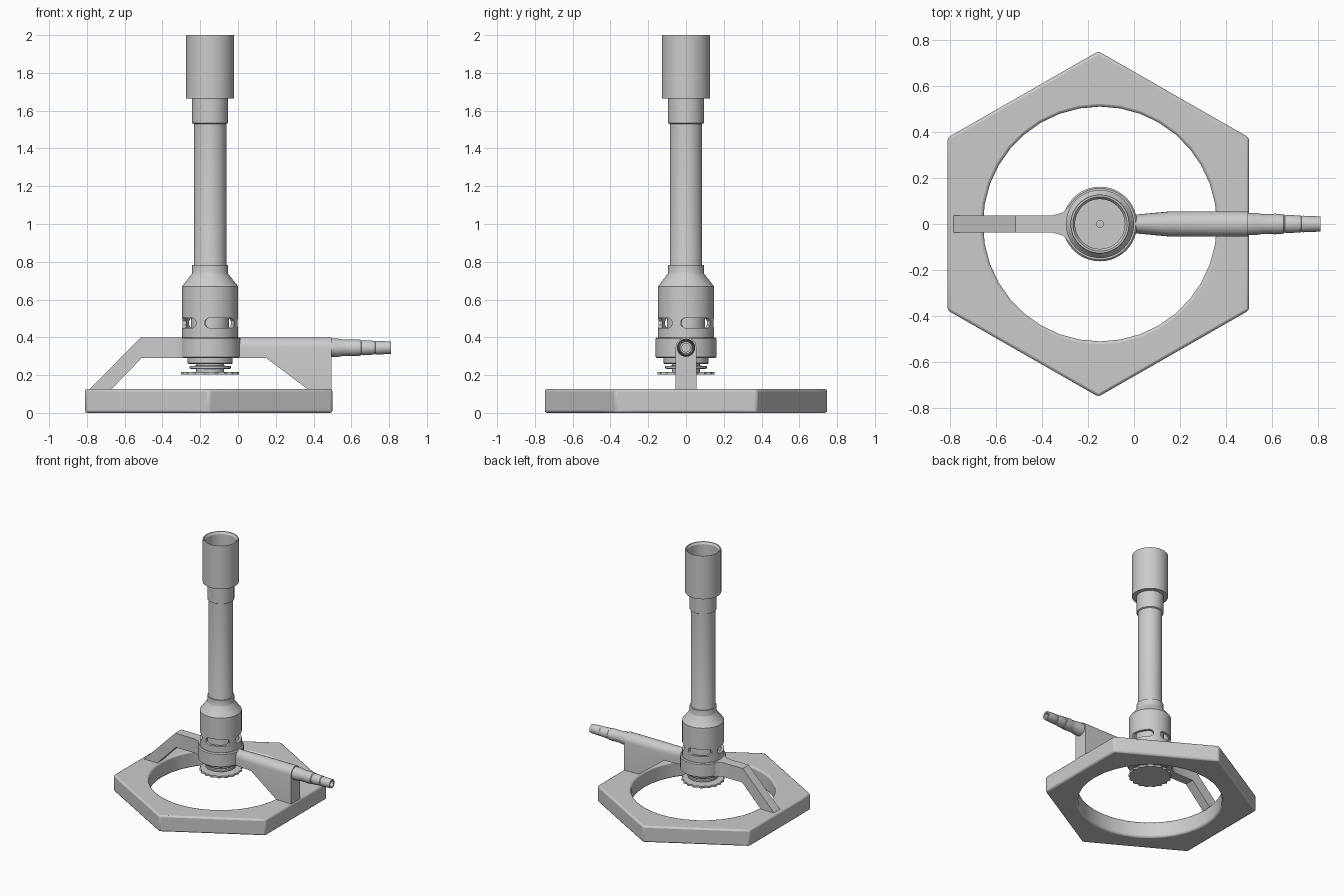
import bpy, bmesh
from math import sin, cos, pi, radians, degrees
from mathutils import Matrix

if "Cube" in bpy.data.objects:
    bpy.data.objects.remove(bpy.data.objects["Cube"])

AX = -0.148                                   # x of the burner axis


def finish(name, bm, bevel=0):
    bmesh.ops.remove_doubles(bm, verts=bm.verts, dist=1e-5)
    bmesh.ops.recalc_face_normals(bm, faces=bm.faces)
    me = bpy.data.meshes.new(name)
    bm.to_mesh(me)
    bm.free()
    ob = bpy.data.objects.new(name, me)
    bpy.context.collection.objects.link(ob)
    if bevel:
        m = ob.modifiers.new("bevel", 'BEVEL')
        m.width, m.segments, m.limit_method = bevel, 2, 'ANGLE'
        m.angle_limit = radians(35)
    smooth(ob)
    return ob


def smooth(ob):
    bpy.ops.object.select_all(action='DESELECT')
    ob.select_set(True)
    bpy.context.view_layer.objects.active = ob
    bpy.ops.object.shade_smooth_by_angle(angle=radians(32))


def loft(name, loops, ring=False, bevel=0):
    """Skin a list of equal-length point loops; ring joins last to first."""
    bm = bmesh.new()
    rows = [[bm.verts.new(p) for p in loop] for loop in loops]
    n = len(rows[0])
    for a, b in zip(rows, rows[1:] + rows[:1] if ring else rows[1:]):
        for i in range(n):
            j = (i + 1) % n
            bm.faces.new((a[i], a[j], b[j], b[i]))
    if not ring:
        bm.faces.new(rows[0])
        bm.faces.new(rows[-1])
    return finish(name, bm, bevel)


def lathe(name, prof, seg=48, matrix=None):
    """Revolve a closed (radius, height) profile about z."""
    m = matrix or Matrix.Translation((AX, 0, 0))
    loops = []
    for k in range(seg):
        a = 2 * pi * k / seg
        loops.append([m @ Matrix.Rotation(a, 4, 'Z') @ Matrix.Translation((r, 0, z)) @ Matrix().translation
                      for r, z in prof])
    return loft(name, loops, ring=True)


# hexagonal base with round opening
N = 36
hexa, hole = [], []
for k in range(N):
    a = 2 * pi * k / N
    r = 0.655 / cos((a + pi / 6) % (pi / 3) - pi / 6)
    hexa.append((-0.155 + r * cos(a), r * sin(a) * 0.992))
    hole.append((AX + 0.508 * cos(a), 0.51 * sin(a)))
loft("base", [[(x, y, z) for x, y in o] for o, z in
              ((hexa, 0), (hexa, 0.126), (hole, 0.126), (hole, 0))], ring=True, bevel=0.012)

# left support arm, flaring into the hub
arm = [(-0.79, 0.12, -0.675, 0.12, 0.037), (-0.515, 0.40, -0.51, 0.29, 0.037),
       (-0.35, 0.40, -0.35, 0.29, 0.038), (-0.31, 0.40, -0.31, 0.29, 0.05),
       (-0.28, 0.40, -0.28, 0.29, 0.08)]
loft("left_arm", [[(xt, -w, zt), (xt, w, zt), (xb, w, zb), (xb, -w, zb)]
                  for xt, zt, xb, zb, w in arm])

# right support arm with rounded gas channel on top
loops = []
for x, zb, w in ((-0.04, 0.29, 0.042), (0.02, 0.29, 0.042), (0.15, 0.29, 0.054),
                 (0.37, 0.125, 0.055), (0.495, 0.12, 0.055)):
    arc = [(x, w * cos(pi * i / 12), 0.345 + 0.055 * sin(pi * i / 12)) for i in range(13)]
    loops.append([(x, w, zb)] + arc + [(x, -w, zb)])
loft("right_arm", loops)

# barbed hose nozzle along x
nozzle = [(0.048, 0.48), (0.048, 0.53), (0.043, 0.56), (0.043, 0.605), (0.045, 0.61),
          (0.042, 0.65), (0.037, 0.655), (0.040, 0.665), (0.036, 0.725), (0.033, 0.728),
          (0.036, 0.735), (0.033, 0.81), (0.022, 0.81), (0.022, 0.62), (0, 0.62), (0, 0.48)]
lathe("hose_nozzle", nozzle, 32, Matrix.Translation((0, 0, 0.345)) @ Matrix.Rotation(pi / 2, 4, 'Y'))

# hub and lower boss
lathe("hub", [(0, 0.26), (0.115, 0.26), (0.12, 0.265), (0.12, 0.29), (0.155, 0.29), (0.162, 0.297),
              (0.162, 0.393), (0.155, 0.40), (0, 0.40)])

# air collar shell with four curved slots
collar = lathe("air_collar", [(0.148, 0.39), (0.148, 0.67), (0.097, 0.735), (0.095, 0.74),
                              (0.095, 0.783), (0.08, 0.783), (0.08, 0.72), (0.128, 0.65), (0.128, 0.39)])
for k in range(4):
    cut = []
    for i in range(25):
        t = -1 + i / 12
        d = max(0, abs(t) - 0.7) / 0.3
        h = 0.027 * max(0.15, 1 - d * d) ** 0.5
        a = radians(24.5 + 90 * k + 35 * t)
        cut.append([(AX + r * cos(a), r * sin(a), 0.476 + s * h)
                    for r, s in ((0.115, -1), (0.17, -1), (0.17, 1), (0.115, 1))])
    cutter = loft("slot_cutter", cut)
    m = collar.modifiers.new("slot", 'BOOLEAN')
    m.operation, m.object, m.solver = 'DIFFERENCE', cutter, 'EXACT'
    bpy.context.view_layer.objects.active = collar
    bpy.ops.object.modifier_apply(modifier="slot")
    bpy.data.objects.remove(cutter)
smooth(collar)

# barrel tube
lathe("barrel", [(0, 0.39), (0.1, 0.39), (0.1, 0.64), (0.086, 0.68), (0.086, 1.53),
                 (0.095, 1.535), (0.095, 1.69), (0, 1.69)])

# flame head with open bore and small jet hole
lathe("flame_head", [(0.126, 1.665), (0.128, 1.668), (0.128, 1.997), (0.126, 2.0), (0.118, 2.0),
                     (0.108, 1.985), (0.108, 1.72), (0.015, 1.72), (0.015, 1.68), (0.08, 1.665)])

# valve spindle and washer
lathe("valve_spindle", [(0, 0.21), (0.075, 0.21), (0.075, 0.232), (0.11, 0.234), (0.11, 0.248),
                        (0.075, 0.25), (0.075, 0.27), (0, 0.27)], 36)

# scalloped thumb wheel
rim = []
for i in range(144):
    a = 2 * pi * i / 144
    r = 0.147 + 0.006 * cos(18 * a)
    rim.append((AX + r * cos(a), r * sin(a)))
loft("thumb_wheel", [[(x, y, z) for x, y in rim] for z in (0.203, 0.217)])
